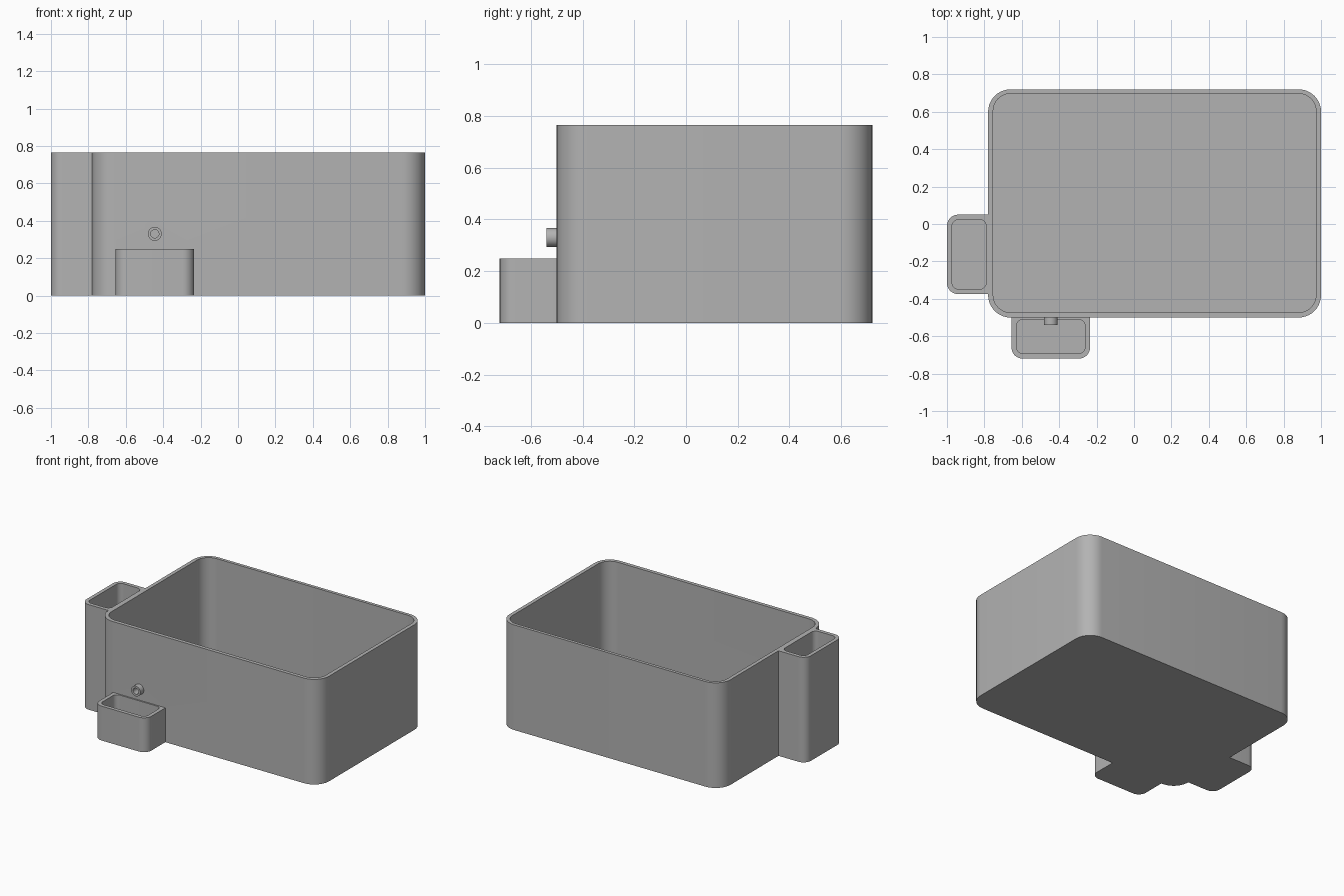
import bpy, bmesh, math
from mathutils import Matrix, Vector

cube = bpy.data.objects.get("Cube")
if cube:
    bpy.data.objects.remove(cube, do_unlink=True)

grey = bpy.data.materials.new("plain_grey")
grey.use_nodes = True
colour = (0.45, 0.45, 0.45, 1)
grey.diffuse_color = colour
grey.node_tree.nodes["Principled BSDF"].inputs["Base Color"].default_value = colour


def add_object(name, bm):
    bmesh.ops.recalc_face_normals(bm, faces=bm.faces)
    mesh = bpy.data.meshes.new(name)
    bm.to_mesh(mesh)
    bm.free()
    mesh.materials.append(grey)
    obj = bpy.data.objects.new(name, mesh)
    bpy.context.collection.objects.link(obj)
    return obj


def rounded_box(name, x0, x1, y0, y1, z0, z1, radius, steps=10):
    """Upright prism with a rounded rectangular outline."""
    bm = bmesh.new()
    corners = [(x1, y1, -1, -1), (x0, y1, 1, -1), (x0, y0, 1, 1), (x1, y0, -1, 1)]
    ring = []
    for i, (x, y, sx, sy) in enumerate(corners):
        for s in range(steps + 1):
            a = math.pi / 2 * (i + s / steps)
            ring.append(bm.verts.new((x + radius * (sx + math.cos(a)),
                                      y + radius * (sy + math.sin(a)), z0)))
    base = bm.faces.new(ring)
    top = bmesh.ops.extrude_face_region(bm, geom=[base])
    verts = [v for v in top["geom"] if isinstance(v, bmesh.types.BMVert)]
    bmesh.ops.translate(bm, verts=verts, vec=Vector((0, 0, z1 - z0)))
    return add_object(name, bm)


def tube(name, x, z, y0, y1, radius):
    """Solid cylinder running front to back."""
    bm = bmesh.new()
    place = Matrix.Translation((x, (y0 + y1) / 2, z)) @ Matrix.Rotation(math.pi / 2, 4, "X")
    bmesh.ops.create_cone(bm, cap_ends=True, segments=32, radius1=radius,
                          radius2=radius, depth=y1 - y0, matrix=place)
    return add_object(name, bm)


def combine(body, other, operation):
    mod = body.modifiers.new(operation.lower(), "BOOLEAN")
    mod.operation = operation
    mod.solver = "EXACT"
    mod.object = other
    bpy.context.view_layer.objects.active = body
    bpy.ops.object.modifier_apply(modifier=mod.name)
    bpy.data.objects.remove(other, do_unlink=True)


HEIGHT, LOW, FLOOR, ABOVE = 0.765, 0.25, 0.03, 0.9

# Outer shell: main tub, tall side pocket, low front pocket, drain spout
tub = rounded_box("tub_with_pockets", -0.78, 1, -0.5, 0.72, 0, HEIGHT, 0.12)
for part in (
    rounded_box("side_pocket", -1, -0.6, -0.375, 0.05, 0, HEIGHT, 0.06),
    rounded_box("front_pocket", -0.655, -0.235, -0.72, -0.3, 0, LOW, 0.06),
    tube("drain_spout", -0.445, 0.33, -0.54, -0.48, 0.037),
):
    combine(tub, part, "UNION")

# Hollows and the drain bore
for cutter in (
    rounded_box("tub_hollow", -0.753, 0.973, -0.473, 0.697, FLOOR, ABOVE, 0.093),
    rounded_box("side_hollow", -0.973, -0.79, -0.348, 0.023, FLOOR, ABOVE, 0.035),
    rounded_box("front_hollow", -0.628, -0.262, -0.693, -0.51, FLOOR, LOW + 0.03, 0.035),
    tube("drain_bore", -0.445, 0.33, -0.6, -0.4, 0.022),
):
    combine(tub, cutter, "DIFFERENCE")

# Smooth corners, crisp rims
bpy.ops.object.select_all(action="DESELECT")
tub.select_set(True)
bpy.context.view_layer.objects.active = tub
bpy.ops.object.shade_smooth_by_angle(angle=math.radians(30))
